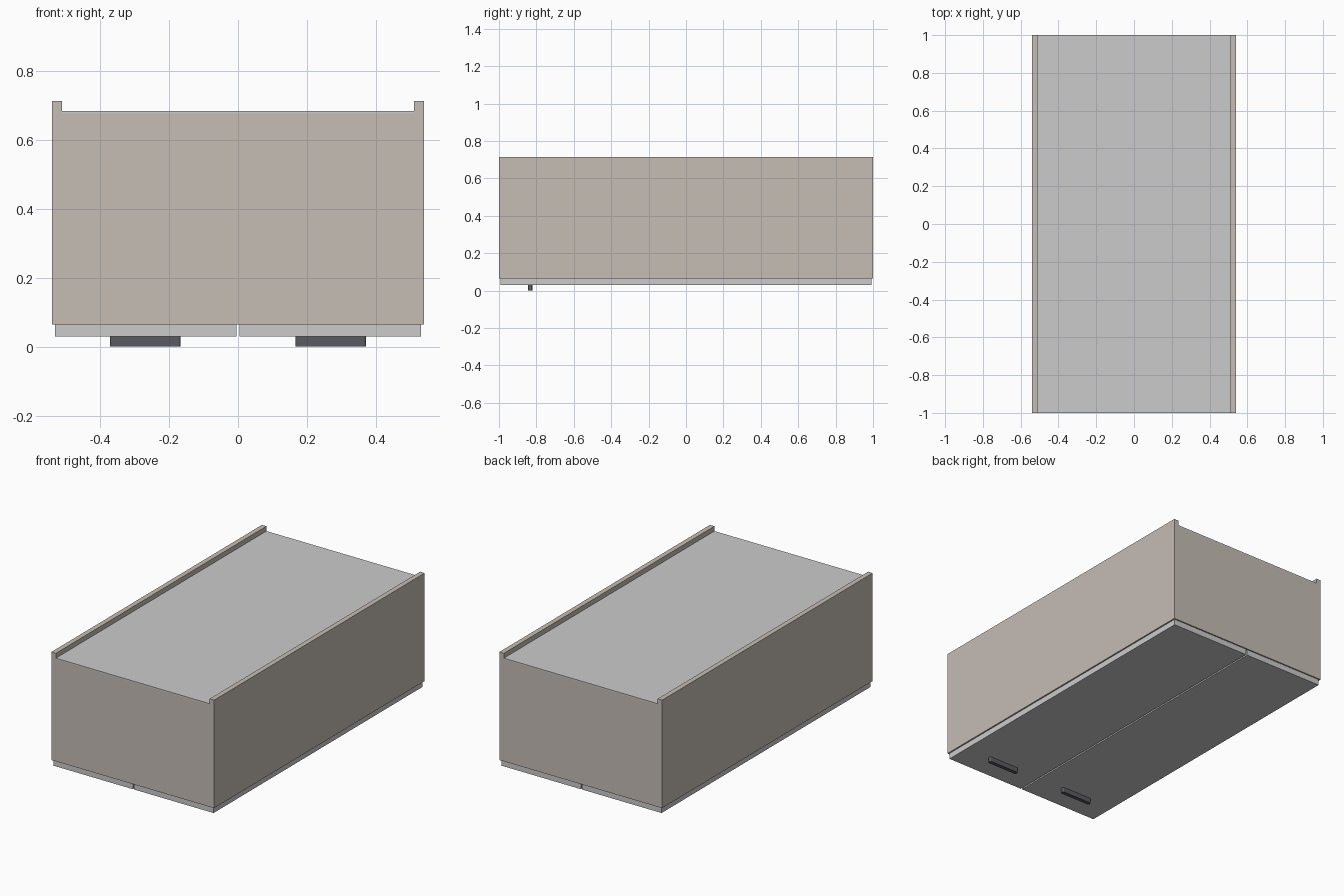
import bpy, bmesh
from mathutils import Vector

if "Cube" in bpy.data.objects:
    bpy.data.objects.remove(bpy.data.objects["Cube"])


def material(name, rgb):
    m = bpy.data.materials.new(name)
    m.diffuse_color = (*rgb, 1)
    m.use_nodes = True
    m.node_tree.nodes["Principled BSDF"].inputs["Base Color"].default_value = m.diffuse_color
    return m


CARCASS = material("carcass_board", (0.56, 0.51, 0.46))
PANEL = material("pale_board", (0.64, 0.64, 0.61))
METAL = material("dark_metal", (0.10, 0.10, 0.12))


def box(name, lo, hi, mat, round_vertical=0):
    """Box between two corners; optionally round its vertical edges."""
    lo, hi = Vector(lo), Vector(hi)
    size, mid = hi - lo, (hi + lo) / 2
    bm = bmesh.new()
    bmesh.ops.create_cube(bm, size=1)
    for v in bm.verts:
        v.co = Vector(a * b for a, b in zip(v.co, size))
    if round_vertical:
        edges = [e for e in bm.edges
                 if abs(e.verts[0].co.z - e.verts[1].co.z) > size.z / 2]
        bmesh.ops.bevel(bm, geom=edges, offset=round_vertical, segments=4,
                        profile=0.5, affect='EDGES')
    me = bpy.data.meshes.new(name)
    bm.to_mesh(me)
    bm.free()
    me.materials.append(mat)
    ob = bpy.data.objects.new(name, me)
    ob.location = mid
    bpy.context.collection.objects.link(ob)
    return ob


W, IN = 0.541, 0.511            # outer and inner half width
DOOR_Z, BODY_Z = 0.03, 0.065    # door face, carcass front
BACK_Z, TOP_Z = 0.685, 0.714    # recessed back, side rims


def mirrored_x(name, x0, x1, y0, y1, z0, z1, mat, r=0):
    for side, s in (("left", -1), ("right", 1)):
        a, b = sorted((s * x0, s * x1))
        box(f"{side}_{name}", (a, y0, z0), (b, y1, z1), mat, r)


# Carcass lying on its doors: long sides, two end boards, recessed back
mirrored_x("side_panel", IN, W, -1, 1, BODY_Z, TOP_Z, CARCASS)
for end, y in (("front", -1), ("rear", 0.97)):
    box(f"{end}_end_panel", (-IN, y, BODY_Z), (IN, y + 0.03, 0.677), CARCASS)
box("back_panel", (-IN, -1, 0.677), (IN, 1, BACK_Z), PANEL)

# Pair of doors and their bar handles underneath
mirrored_x("door", 0.0045, 0.532, -0.992, 0.992, DOOR_Z, BODY_Z, PANEL)
mirrored_x("handle", 0.167, 0.372, -0.845, -0.822, 0, DOOR_Z, METAL, 0.007)
